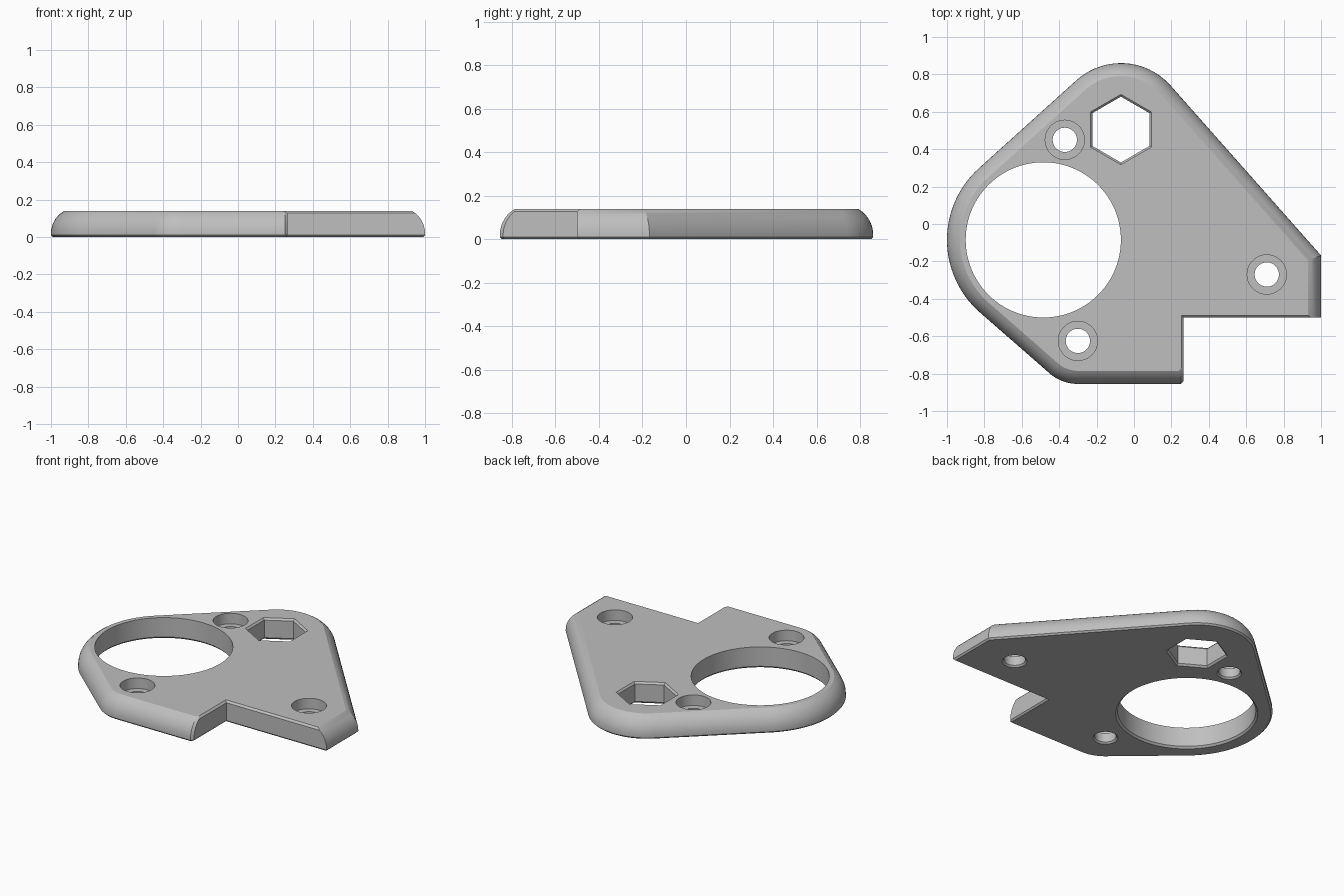
import bpy, bmesh
from math import sin, cos, pi, atan2, acos, sqrt, hypot

cube = bpy.data.objects.get("Cube")
if cube:
    bpy.data.objects.remove(cube)

HEIGHT = 0.14
grey = bpy.data.materials.new("light_grey")
grey.use_nodes = True
colour = (0.52, 0.52, 0.52, 1)
grey.diffuse_color = colour
grey.node_tree.nodes["Principled BSDF"].inputs["Base Color"].default_value = colour


def loft(name, rings):
    """Closed solid skinned through rings of equal point count, bottom to top."""
    bm = bmesh.new()
    loops = [[bm.verts.new(p) for p in ring] for ring in rings]
    n = len(loops[0])
    for low, high in zip(loops, loops[1:]):
        for i in range(n):
            j = (i + 1) % n
            bm.faces.new((low[i], low[j], high[j], high[i]))
    bm.faces.new(loops[0][::-1])
    bm.faces.new(loops[-1])
    mesh = bpy.data.meshes.new(name)
    bm.to_mesh(mesh)
    bm.free()
    obj = bpy.data.objects.new(name, mesh)
    mesh.materials.append(grey)
    bpy.context.collection.objects.link(obj)
    return obj


# Rounded corners of the plate: x, y, radius
top_end = (-0.07, 0.505, 0.355)
ring_end = (-0.485, -0.085, 0.515)
low_end = (-0.30, -0.625, 0.23)


def tangent(a, b):
    """Normal angle of the outer tangent line from circle a to circle b."""
    dx, dy = b[0] - a[0], b[1] - a[1]
    return (atan2(dy, dx) - acos((a[2] - b[2]) / hypot(dx, dy))) % (2 * pi)


slope = atan2(0.663, 0.749)
left_up, left_down = tangent(top_end, ring_end), tangent(ring_end, low_end)


def outline(z, edge, notch):
    """Plate outline, inset by edge on the outside and by notch on the step."""
    pts = []
    spans = [(top_end, slope, left_up, 20), (ring_end, left_up, left_down, 28),
             (low_end, left_down, 1.5 * pi, 12)]
    for (x, y, r), start, end, steps in spans:
        for i in range(steps + 1):
            a = start + (end - start) * i / steps
            pts.append((x + (r - edge) * cos(a), y + (r - edge) * sin(a), z))
    reach = top_end[0] * cos(slope) + top_end[1] * sin(slope) + top_end[2] - edge
    step_x, step_y, right, bottom = 0.265 - notch, -0.5 + notch, 1 - edge, -0.855 + edge
    pts += [(step_x - 0.015, bottom, z), (step_x, bottom + 0.015, z),
            (step_x, step_y, z), (right, step_y, z),
            (right, (reach - right * cos(slope)) / sin(slope), z)]
    return pts


# Plate body: chamfered underside, outer edge rounding over to the top
curve, base = 0.138, 0.02
rings = [outline(0, 0.01, 0.01), outline(0.01, 0, 0)]
for z in (0.02, 0.04, 0.06, 0.08, 0.1, 0.115, 0.128, HEIGHT):
    edge = curve - sqrt(curve ** 2 - (z - base) ** 2)
    rings.append(outline(z, edge, 0.012 if z == HEIGHT else 0))
plate = loft("mounting_plate", rings)


def cut(x, y, profile, sides):
    """Cut an opening given by (radius, height) pairs."""
    cutter = loft("cutter", [[(x + r * cos(pi / 2 + 2 * pi * i / sides),
                               y + r * sin(pi / 2 + 2 * pi * i / sides), z)
                              for i in range(sides)] for r, z in profile])
    cutter.hide_render = True
    mod = plate.modifiers.new("opening", 'BOOLEAN')
    mod.operation, mod.solver, mod.object = 'DIFFERENCE', 'EXACT', cutter
    bpy.context.view_layer.objects.active = plate
    bpy.ops.object.modifier_apply(modifier=mod.name)
    bpy.data.objects.remove(cutter)


# Large round opening
cut(ring_end[0], ring_end[1], [(0.447, -0.02), (0.415, 0.012), (0.415, 0.2)], 96)

# Hexagonal opening, chamfered at both rims
cut(top_end[0], top_end[1],
    [(0.208, -0.02), (0.176, 0.012), (0.176, 0.128), (0.208, 0.16)], 6)

# Counterbored screw holes
for x, y in ((-0.37, 0.45), (-0.30, -0.625), (0.71, -0.27)):
    cut(x, y, [(0.095, -0.02), (0.065, 0.01), (0.065, 0.07), (0.105, 0.07), (0.105, 0.2)], 40)

# Smooth the curved walls, keep the rims crisp
bpy.ops.object.select_all(action='DESELECT')
plate.select_set(True)
bpy.context.view_layer.objects.active = plate
bpy.ops.object.shade_smooth_by_angle(angle=0.4)
